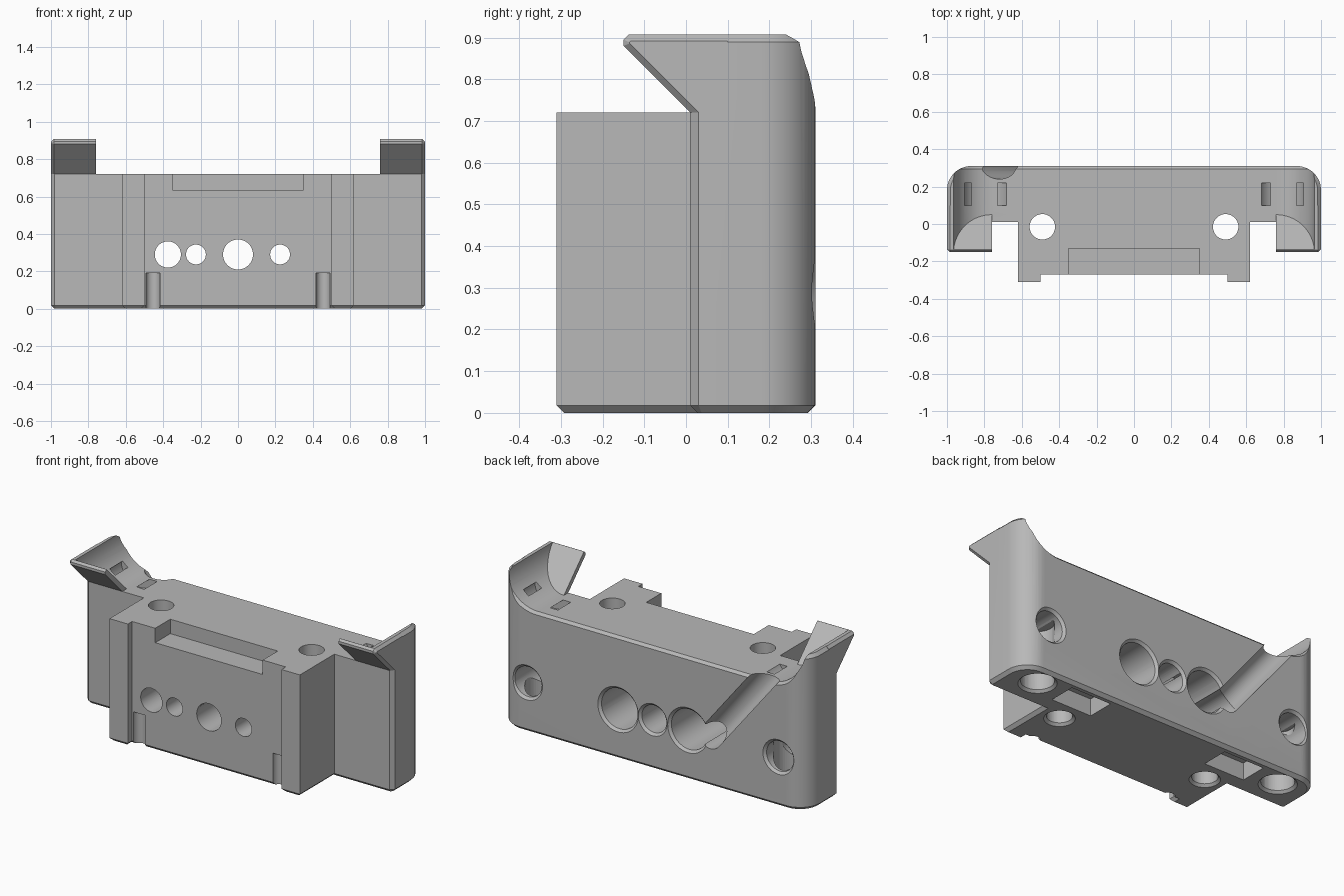
import bpy, bmesh, math

if "Cube" in bpy.data.objects:
    bpy.data.objects.remove(bpy.data.objects["Cube"])

grey = bpy.data.materials.new("plain_grey")
grey.use_nodes = True
colour = (0.48, 0.48, 0.48, 1)
grey.diffuse_color = colour
grey.node_tree.nodes["Principled BSDF"].inputs["Base Color"].default_value = colour

FLOOR, TOP, BACK, FRONT = 0.72, 0.907, 0.31, 0.01
# map (a, b, depth) of a profile to x, y, z for each extrusion axis
PLACE = {"x": lambda a, b, d: (d, a, b),
         "y": lambda a, b, d: (a, d, b),
         "z": lambda a, b, d: (a, b, d)}


def loft(name, axis, start, end, bevel_rule=None, width=0.015, segments=1):
    """Solid between two matching sections, each a list of (a, b, depth)."""
    bm = bmesh.new()
    s = [bm.verts.new(PLACE[axis](*p)) for p in start]
    e = [bm.verts.new(PLACE[axis](*p)) for p in end]
    bm.faces.new(s)
    bm.faces.new(e[::-1])
    for i in range(len(s)):
        j = (i + 1) % len(s)
        bm.faces.new((s[j], s[i], e[i], e[j]))
    bmesh.ops.recalc_face_normals(bm, faces=bm.faces)
    if bevel_rule:
        edges = [ed for ed in bm.edges if bevel_rule(ed.verts[0].co, ed.verts[1].co)]
        bmesh.ops.bevel(bm, geom=edges, offset=width, segments=segments,
                        affect='EDGES', profile=0.5)
    mesh = bpy.data.meshes.new(name)
    bm.to_mesh(mesh)
    bm.free()
    ob = bpy.data.objects.new(name, mesh)
    bpy.context.scene.collection.objects.link(ob)
    mesh.materials.append(grey)
    return ob


def prism(name, axis, pts, lo, hi, **kw):
    return loft(name, axis, [(a, b, lo) for a, b in pts],
                [(a, b, hi) for a, b in pts], **kw)


def box(name, x0, x1, y0, y1, z0, z1):
    return prism(name, "z", [(x0, y0), (x1, y0), (x1, y1), (x0, y1)], z0, z1)


def arc(cx, cy, r, start, stop, n=12):
    angles = [math.radians(start + (stop - start) * i / n) for i in range(n + 1)]
    return [(cx + r * math.cos(t), cy + r * math.sin(t)) for t in angles]


def circle(cx, cy, r):
    return arc(cx, cy, r, 0, 360, 48)[:-1]


def combine(target, other, operation):
    mod = target.modifiers.new(operation, 'BOOLEAN')
    mod.operation, mod.solver, mod.object = operation, 'EXACT', other
    dg = bpy.context.evaluated_depsgraph_get()
    mesh = bpy.data.meshes.new_from_object(target.evaluated_get(dg))
    target.modifiers.clear()
    target.data = mesh
    bpy.data.objects.remove(other)


def cut(other):
    combine(body, other, 'DIFFERENCE')


def bore(axis, cx, cy, r, lo, hi, rim=None):
    """Round hole, with a small countersink where it opens at depth rim."""
    cut(prism("bore", axis, circle(cx, cy, r), lo, hi))
    if rim is not None:
        d = 0.015 if rim == BACK else -0.015
        cut(loft("countersink", axis,
                 [(a, b, rim - d) for a, b in circle(cx, cy, r - 0.001)],
                 [(a, b, rim + d) for a, b in circle(cx, cy, r + 0.029)]))


# Rear block with rounded back corners
R = 0.13
rear = [(-1, 0.03), (-0.98, FRONT), (0.98, FRONT), (1, 0.03)]
rear += arc(1 - R, BACK - R, R, 0, 90) + arc(R - 1, BACK - R, R, 90, 180)
body = prism("mount_body", "z", rear, 0, TOP, width=0.018,
             bevel_rule=lambda a, b: a.z == b.z)

# Front block with two raised side rails
half = [(0.5, -0.27), (0.5, -BACK), (0.62, -BACK), (0.62, 0.1)]
front = half + [(-x, y) for x, y in reversed(half)]
combine(body, prism("front_block", "z", front, 0, FLOOR, width=0.018,
                    bevel_rule=lambda a, b: a.z == b.z == 0), 'UNION')

# Slanted lips in front of both ears
lip = [(FRONT, FLOOR), (-0.15, 0.88), (-0.15, 0.895), (-0.138, TOP),
       (0.1, TOP), (0.1, FLOOR)]
for side in (-1, 1):
    outer = lambda a, b: (abs(a.x) > 0.99 and abs(b.x) > 0.99
                          and min(a.y, b.y) < 0.05 and max(a.z, b.z) > 0.8)
    combine(body, prism("ear_lip", "x", lip, side * 0.76, side,
                        bevel_rule=outer), 'UNION')

# Cradle hollow: flat floor with a round sweep up into each ear
box_top = 1.1


def cradle(grow):
    right = arc(0.76, 0.925, 0.205 + grow, -90, 0, 20) + [(0.965 + grow, box_top)]
    return right + [(-x, z) for x, z in reversed(right)]


hollow = cradle(0)
cut(loft("cradle_cutter", "y",
         [(x, z, 0.05 - (z - FLOOR)) for x, z in hollow],
         [(x, z, 0.5) for x, z in hollow]))
cut(box("middle_cutter", -0.76, 0.76, -0.5, 0.5, FLOOR, box_top))
# Chamfer along the back rim of the hollow
cut(loft("rim_cutter", "y", [(x, z, BACK - 0.015) for x, z in hollow],
         [(x, z, BACK + 0.015) for x, z in cradle(0.03)]))

# Shallow recess at the top of the front
cut(box("front_recess", -0.35, 0.35, -0.5, -0.13, 0.635, 0.8))

# Row of holes from front to back, some wider behind
Z = 0.29
for x, r in ((-0.375, 0.07), (-0.225, 0.053), (0, 0.08), (0.225, 0.053)):
    bore("y", x, Z, r, -0.5, 0.5, BACK if x == 0 else None)
for x in (-0.23, 0.225):
    bore("y", x, Z, 0.118, -0.14, 0.5, BACK)

# Diagonal cable channel on the back, running to the top
low, high = (-0.375, Z), (-0.76, 0.77)
dx, dz = high[0] - low[0], high[1] - low[1]
n = 24
section = circle(0, 0, 0.07)
length = math.hypot(dx, dz)


def channel_ring(end):
    # section lies across the channel: u in the wall plane, v through the wall
    return [(end[0] + u * dz / length, end[1] - u * dx / length, BACK + v)
            for u, v in section]


cut(loft("cable_channel", "y", channel_ring(low), channel_ring(high)))

# Features mirrored on both sides
for s in (-1, 1):
    # elbow bore from the back down to the underside
    bore("y", s * 0.82, Z, 0.088, 0.1, 0.5, BACK)
    bore("z", s * 0.81, 0.19, 0.088, -0.1, 0.36, 0)
    # vertical through hole
    bore("z", s * 0.49, -0.015, 0.068, -0.1, 1, 0)
    # rectangular pocket in the underside
    xs = sorted((s * 0.385, s * 0.645))
    cut(box("under_pocket", xs[0], xs[1], 0.11, 0.27, -0.1, 0.1))
    # small grooves at the foot of the front
    cut(prism("foot_groove", "z", circle(s * 0.455, -0.27, 0.038), -0.1, 0.19))
    # curved strap slot under the cradle surface
    ring = arc(s * 0.79, 0.78, 0.125, 180, 360, 24)
    ring += arc(s * 0.79, 0.78, 0.085, 360, 180, 24)
    cut(prism("strap_slot", "y", ring, 0.1, 0.22))

# Smooth the round surfaces, keep edges crisp
bpy.ops.object.select_all(action='DESELECT')
body.select_set(True)
bpy.context.view_layer.objects.active = body
bpy.ops.object.shade_smooth_by_angle(angle=math.radians(25))
